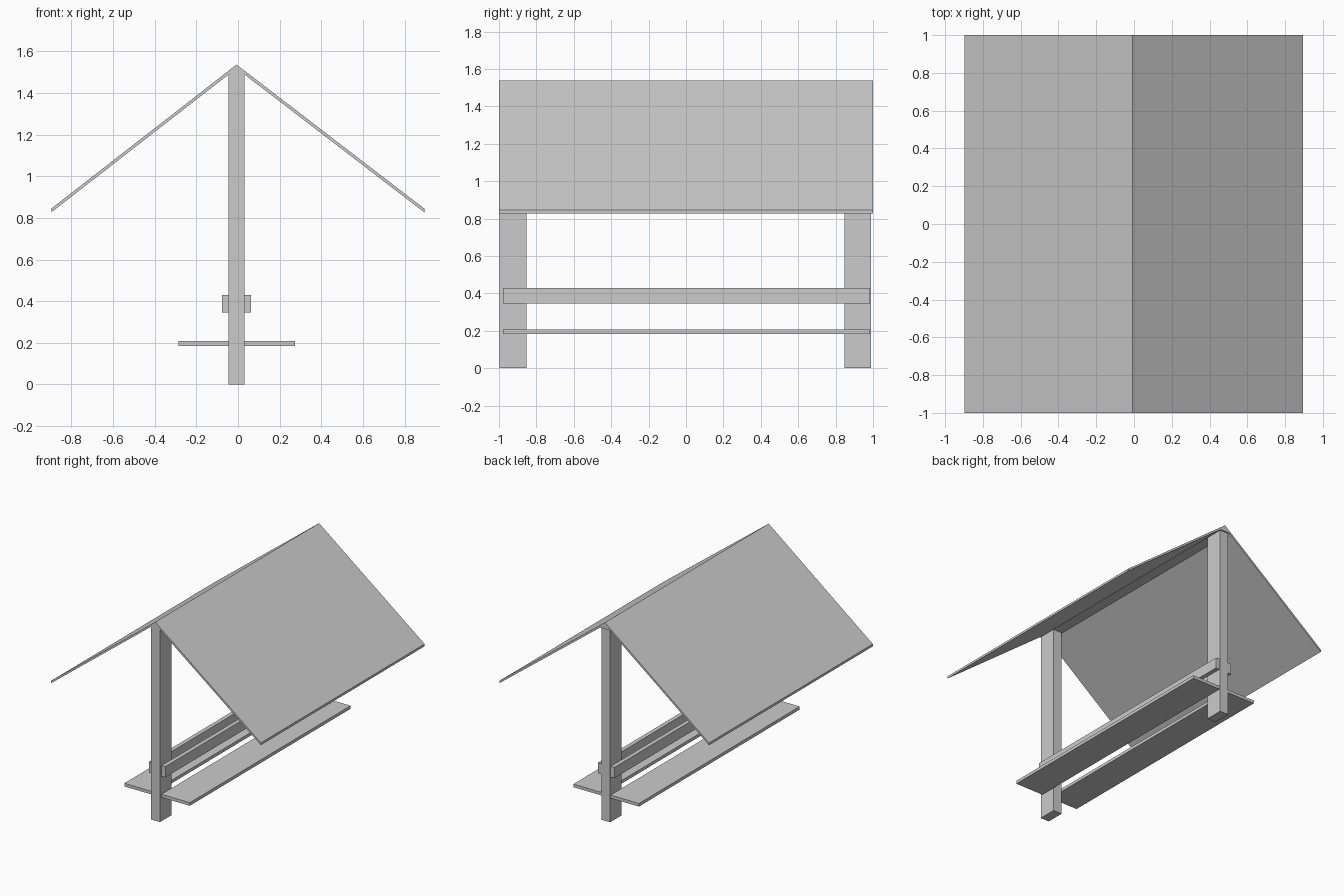
import bpy
import bmesh

cube = bpy.data.objects.get("Cube")
if cube:
    bpy.data.objects.remove(cube, do_unlink=True)

# One plain grey for the whole shelter
GREY = (0.6, 0.6, 0.6, 1.0)
grey = bpy.data.materials.new("plain_grey")
grey.use_nodes = True
grey.diffuse_color = GREY
grey.node_tree.nodes["Principled BSDF"].inputs["Base Color"].default_value = GREY

AXIS = -0.007  # centre line of the posts and benches


def extrude_profile(name, profile, y0, y1):
    """Extrude an x-z outline along y."""
    bm = bmesh.new()
    face = bm.faces.new([bm.verts.new((x, y0, z)) for x, z in profile])
    result = bmesh.ops.extrude_face_region(bm, geom=[face])
    moved = [v for v in result["geom"] if isinstance(v, bmesh.types.BMVert)]
    bmesh.ops.translate(bm, verts=moved, vec=(0, y1 - y0, 0))
    bmesh.ops.recalc_face_normals(bm, faces=bm.faces)
    mesh = bpy.data.meshes.new(name)
    bm.to_mesh(mesh)
    bm.free()
    mesh.materials.append(grey)
    obj = bpy.data.objects.new(name, mesh)
    bpy.context.collection.objects.link(obj)
    return obj


def box(name, x, y, z):
    outline = [(x[0], z[0]), (x[1], z[0]), (x[1], z[1]), (x[0], z[1])]
    return extrude_profile(name, outline, *y)


# Posts
POST = 0.0375
for name, y in (("front_post", (-0.996, -0.854)), ("back_post", (0.848, 0.99))):
    box(name, (AXIS - POST, AXIS + POST), y, (0, 1.487))

# Benches and backrest rails on both sides of the posts
for side, s in (("left", 1), ("right", -1)):
    def span(a, b):
        return sorted((AXIS + s * a, AXIS + s * b))
    box(side + "_bench", span(POST, 0.28), (-0.978, 0.984), (0.184, 0.208))
    box(side + "_backrest", span(POST, 0.07), (-0.978, 0.984), (0.347, 0.43))

# Gabled roof with a flat underside at the ridge
roof = [(-0.897, 0.845), (AXIS, 1.537), (0.895, 0.845), (0.895, 0.827),
        (AXIS + 0.041, 1.487), (AXIS - 0.041, 1.487), (-0.897, 0.827)]
extrude_profile("roof", roof, -1.0, 1.0)
